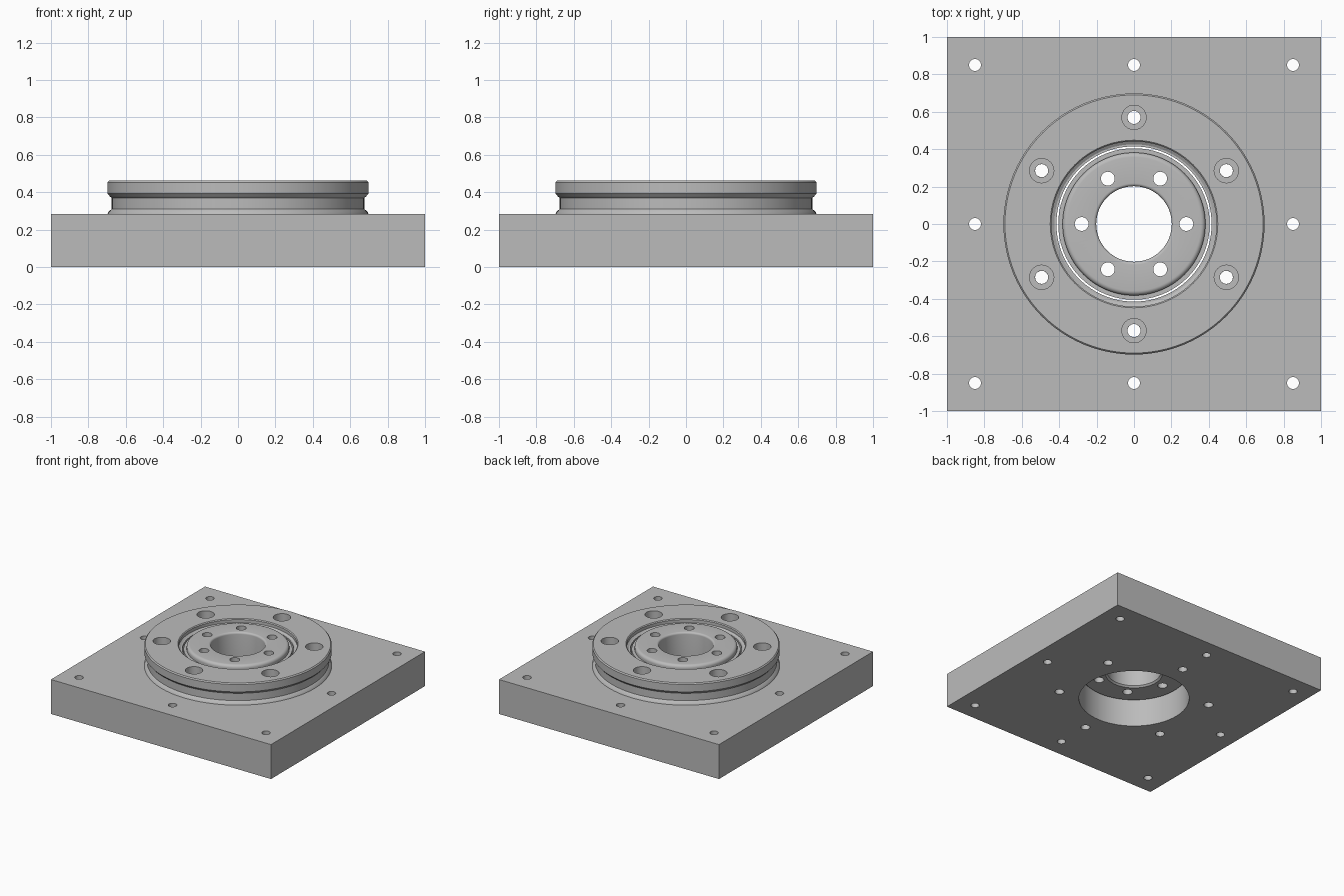
import bpy, bmesh
from math import cos, sin, pi, radians

cube = bpy.data.objects.get("Cube")
if cube:
    bpy.data.objects.remove(cube, do_unlink=True)

# Single plain metal colour
metal = bpy.data.materials.new("grey_metal")
metal.use_nodes = True
colour = (0.5, 0.5, 0.5, 1)
metal.diffuse_color = colour
metal.node_tree.nodes["Principled BSDF"].inputs["Base Color"].default_value = colour

PLATE, TOP, HUB_BASE = 0.283, 0.462, 0.215


def lathe(bm, profile, x=0, y=0, steps=96):
    """Revolve a closed (radius, height) profile about a vertical axis."""
    rings = []
    for i in range(steps):
        a = 2 * pi * i / steps
        rings.append([bm.verts.new((x + r * cos(a), y + r * sin(a), z)) for r, z in profile])
    n = len(profile)
    for i in range(steps):
        a, b = rings[i], rings[(i + 1) % steps]
        for j in range(n):
            k = (j + 1) % n
            if profile[j][0] or profile[k][0]:
                bm.faces.new((a[j], b[j], b[k], a[k]))


def finish(bm, name):
    bmesh.ops.remove_doubles(bm, verts=bm.verts, dist=1e-5)
    bmesh.ops.recalc_face_normals(bm, faces=bm.faces)
    mesh = bpy.data.meshes.new(name)
    bm.to_mesh(mesh)
    bm.free()
    obj = bpy.data.objects.new(name, mesh)
    bpy.context.collection.objects.link(obj)
    mesh.materials.append(metal)
    return obj


def select(obj):
    bpy.ops.object.select_all(action='DESELECT')
    obj.select_set(True)
    bpy.context.view_layer.objects.active = obj


def drill(obj, holes):
    """Cut holes, each given as (profile, x, y, steps)."""
    bm = bmesh.new()
    for profile, x, y, steps in holes:
        lathe(bm, profile, x, y, steps)
    cutter = finish(bm, "hole_cutter")
    cutter.hide_render = True
    mod = obj.modifiers.new("holes", 'BOOLEAN')
    mod.operation, mod.solver, mod.object = 'DIFFERENCE', 'EXACT', cutter
    select(obj)
    bpy.ops.object.modifier_apply(modifier=mod.name)
    bpy.data.objects.remove(cutter, do_unlink=True)
    bpy.ops.object.shade_smooth_by_angle(angle=radians(30))


def rod(r):
    return [(0, -0.1), (r, -0.1), (r, 0.6), (0, 0.6)]


def circle(count, radius, start):
    return [(radius * cos(start + 2 * pi * i / count),
             radius * sin(start + 2 * pi * i / count)) for i in range(count)]


def arc(cx, cz, r, start, end, n=6):
    return [(cx + r * cos(radians(start + (end - start) * i / n)),
             cz + r * sin(radians(start + (end - start) * i / n))) for i in range(n + 1)]


ring_bolts = circle(6, 0.57, pi / 6)
hub_bolts = circle(6, 0.28, 0)

# Square base plate with centre opening, edge holes and bolt holes
bm = bmesh.new()
bmesh.ops.create_cube(bm, size=1)
bmesh.ops.scale(bm, vec=(2, 2, PLATE), verts=bm.verts)
bmesh.ops.translate(bm, vec=(0, 0, PLATE / 2), verts=bm.verts)
plate = finish(bm, "base_plate")
edge = [(x, y) for x in (-0.85, 0, 0.85) for y in (-0.85, 0, 0.85) if x or y]
drill(plate, [(rod(0.415), 0, 0, 96)]
      + [(rod(0.032), x, y, 24) for x, y in edge]
      + [(rod(0.035), x, y, 24) for x, y in ring_bolts])

# Outer bearing ring with a groove around its side
bm = bmesh.new()
lathe(bm, [(0.415, PLATE), (0.698, PLATE), (0.694, 0.294), (0.676, 0.31),
           (0.676, 0.37), (0.684, 0.376), (0.69, 0.384), (0.698, 0.392),
           (0.698, 0.453), (0.69, TOP), (0.448, TOP), (0.441, 0.455),
           (0.441, 0.43), (0.426, 0.42), (0.415, 0.42)])
ring = finish(bm, "outer_ring")
counterbore = [(0, -0.1), (0.035, -0.1), (0.035, 0.35), (0.065, 0.35), (0.065, 0.6), (0, 0.6)]
drill(ring, [(counterbore, x, y, 32) for x, y in ring_bolts])

# Inner hub with rounded rims and a bore
bm = bmesh.new()
lathe(bm, [(0.215, HUB_BASE), (0.395, HUB_BASE), (0.405, 0.225), (0.405, 0.42), (0.382, 0.42)]
      + arc(0.357, TOP - 0.025, 0.025, 0, 90)
      + arc(0.218, TOP - 0.016, 0.016, 90, 180)
      + [(0.202, HUB_BASE + 0.013)])
hub = finish(bm, "inner_hub")
drill(hub, [(rod(0.037), x, y, 24) for x, y in hub_bolts])
